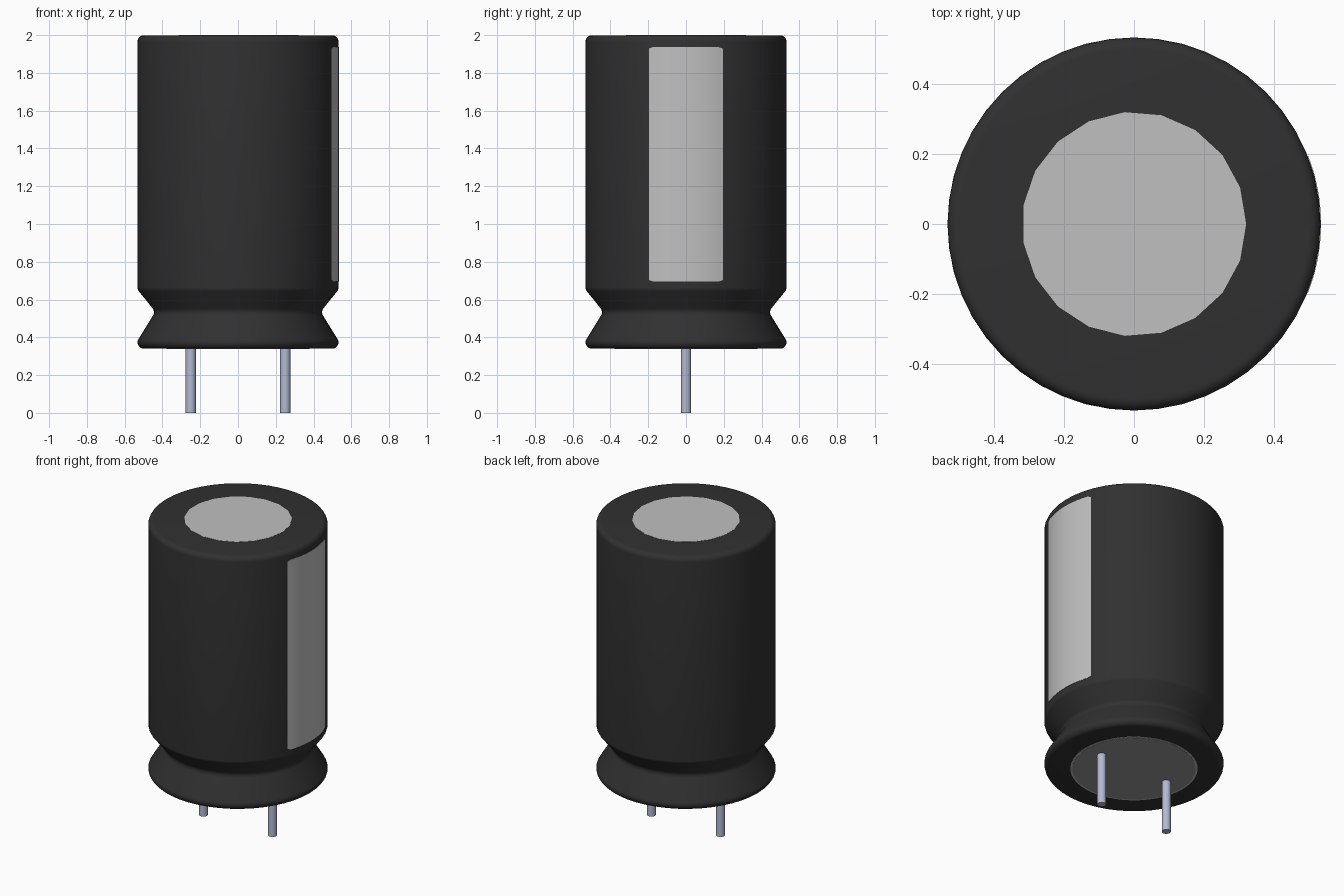
import bpy
import bmesh
import math

old = bpy.data.objects.get("Cube")
if old:
    bpy.data.objects.remove(old, do_unlink=True)


def material(name, rgb):
    m = bpy.data.materials.new(name)
    m.use_nodes = True
    m.diffuse_color = (*rgb, 1)
    m.node_tree.nodes["Principled BSDF"].inputs["Base Color"].default_value = (*rgb, 1)
    return m


sleeve = material("dark sleeve", (0.030, 0.030, 0.030))
silver = material("light grey", (0.53, 0.53, 0.53))
rubber = material("rubber grey", (0.32, 0.32, 0.32))
metal = material("lead metal", (0.45, 0.49, 0.64))


def finish(name, bm, mat):
    bmesh.ops.recalc_face_normals(bm, faces=bm.faces)
    mesh = bpy.data.meshes.new(name)
    bm.to_mesh(mesh)
    bm.free()
    mesh.materials.append(mat)
    ob = bpy.data.objects.new(name, mesh)
    bpy.context.collection.objects.link(ob)
    bpy.ops.object.select_all(action='DESELECT')
    ob.select_set(True)
    bpy.context.view_layer.objects.active = ob
    bpy.ops.object.shade_smooth_by_angle(angle=math.radians(35))
    return ob


def lathe(name, profile, sides, mat, x=0.0):
    """Revolve (radius, height) points around a vertical axis and cap both ends."""
    bm = bmesh.new()
    rings = []
    for r, z in profile:
        rings.append([bm.verts.new((x + r * math.cos(math.tau * i / sides),
                                    r * math.sin(math.tau * i / sides), z))
                      for i in range(sides)])
    for a, b in zip(rings, rings[1:]):
        for i in range(sides):
            j = (i + 1) % sides
            bm.faces.new((a[i], a[j], b[j], b[i]))
    bm.faces.new(rings[0])
    bm.faces.new(rings[-1])
    return finish(name, bm, mat)


def arc(cr, cz, radius, start, end, steps=5):
    """Points of a rounded corner in the profile plane, angles in degrees."""
    return [(cr + radius * math.cos(math.radians(start + (end - start) * i / steps)),
             cz + radius * math.sin(math.radians(start + (end - start) * i / steps)))
            for i in range(steps + 1)]


# Sleeved can: rounded rim, crimped waist, rounded shoulders
profile = (arc(0.499, 0.373, 0.033, -90, 33, 7)
           + arc(0.478, 0.533, 0.033, 213, 147, 5)
           + arc(0.499, 0.664, 0.033, -33, 0, 3)
           + arc(0.499, 1.966, 0.033, 0, 90, 6))
lathe("can_body", profile, 48, sleeve)

# Exposed metal on top, bung and its thin rim underneath
lathe("top_disc", [(0.32, 1.995), (0.32, 2.0)], 19, silver)
lathe("bung_rim", [(0.378, 0.339), (0.378, 0.344)], 48, silver)
lathe("rubber_bung", [(0.366, 0.338), (0.366, 0.343)], 48, rubber)

# Polarity stripe: thin curved plate with clipped corners
bm = bmesh.new()
steps = 16
columns = []
for i in range(steps + 1):
    a = math.radians(-21.6 + 43.0 * i / steps)
    clip = 0.008 if i in (0, steps) else 0.0
    columns.append([bm.verts.new((r * math.cos(a), r * math.sin(a), z))
                    for r, z in ((0.526, 0.695 + clip), (0.5335, 0.695 + clip),
                                 (0.5335, 1.937 - clip), (0.526, 1.937 - clip))])
for a, b in zip(columns, columns[1:]):
    for k in range(4):
        n = (k + 1) % 4
        bm.faces.new((a[k], b[k], b[n], a[n]))
bm.faces.new(columns[0])
bm.faces.new(columns[-1])
finish("polarity_stripe", bm, silver)

# Wire leads
for side, x in (("left", 0.25), ("right", -0.25)):
    lathe(side + "_lead", [(0.027, 0.0), (0.027, 0.345)], 16, metal, x)
